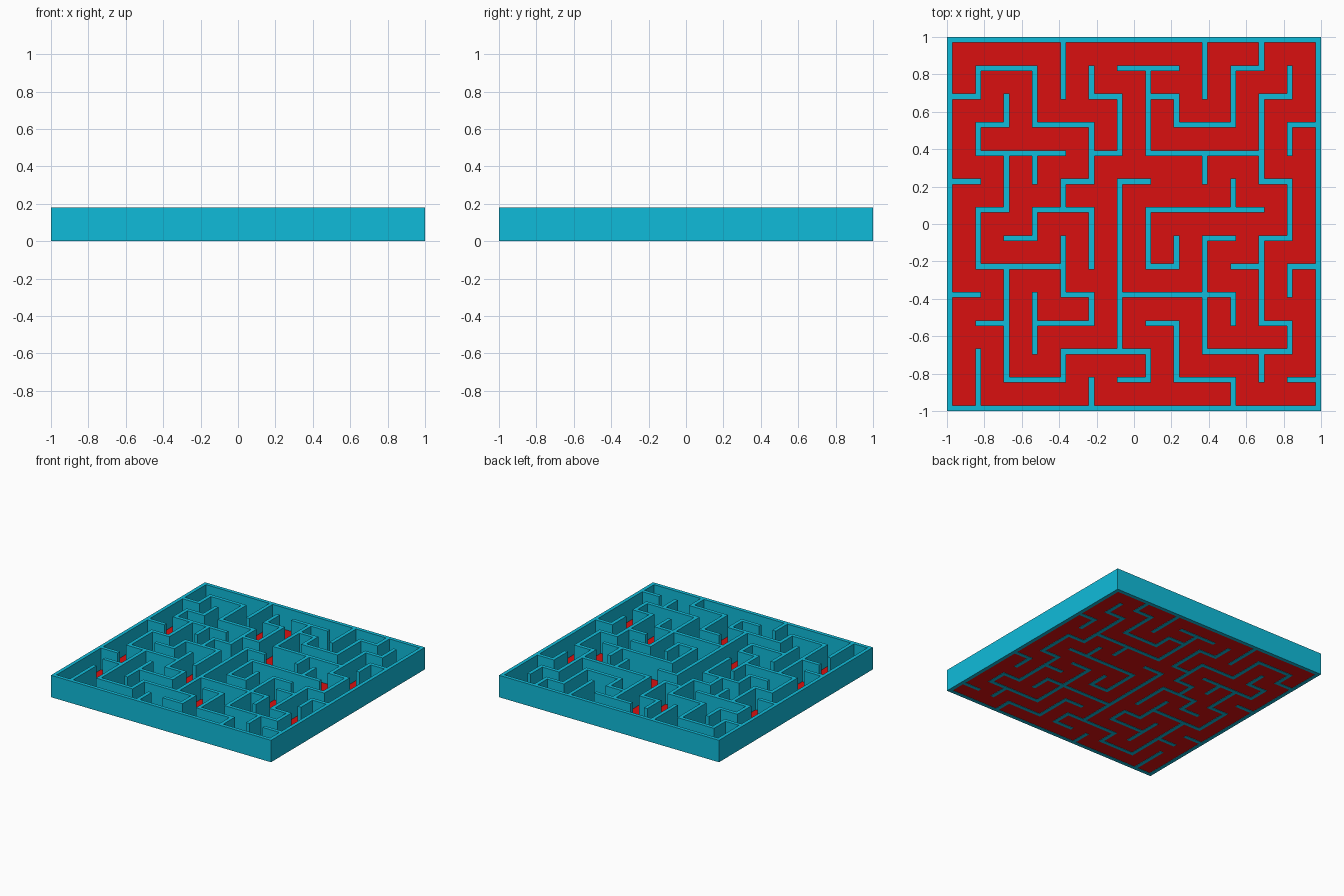
import bpy, bmesh

if "Cube" in bpy.data.objects:
    bpy.data.objects.remove(bpy.data.objects["Cube"])

N = 13                      # maze cells per side
T = 0.03                    # wall thickness
P = (2 - T) / N             # wall spacing
H = 0.18                    # wall height

# Wall runs: start column, row (from back left), then moves along the lattice
RUNS = [
    (0, 0, "R" * N + "D" * N + "L" * N + "U" * N),   # outer frame
    (0, 2, "RURRDDRRDRUULU"), (5, 4, "DLDRDD"), (4, 6, "LDL"), (4, 0, "DD"),
    (6, 1, "RR"), (7, 1, "DDDRRRR"), (7, 2, "RDRRUURU"), (9, 0, "DD"),
    (12, 1, "DLDDDRDDLDDDRDLLL"), (13, 3, "LD"), (2, 2, "DLDRRR"),
    (2, 4, "DDLDDRRR"), (3, 4, "D"), (4, 7, "DDRDLL"), (3, 9, "DD"),
    (2, 8, "DDDDRRURRRDL"), (1, 10, "R"), (0, 5, "R"), (0, 9, "R"),
    (1, 13, "UU"), (5, 13, "U"), (7, 5, "LDDDDDD"), (6, 9, "RRRRD"),
    (10, 7, "LDDDD"), (11, 6, "LLLLDDRU"), (9, 4, "D"), (10, 5, "D"),
    (10, 8, "R"), (13, 8, "LD"), (7, 10, "RDDRRD"), (11, 11, "D"), (13, 12, "L"),
]
STEP = {"R": (1, 0), "L": (-1, 0), "U": (0, -1), "D": (0, 1)}


def material(name, color):
    m = bpy.data.materials.new(name)
    m.diffuse_color = color
    m.use_nodes = True
    m.node_tree.nodes["Principled BSDF"].inputs["Base Color"].default_value = m.diffuse_color
    return m


def finish(bm, name, mat):
    bmesh.ops.remove_doubles(bm, verts=bm.verts, dist=1e-4)
    bmesh.ops.recalc_face_normals(bm, faces=bm.faces)
    me = bpy.data.meshes.new(name)
    bm.to_mesh(me)
    bm.free()
    me.materials.append(mat)
    ob = bpy.data.objects.new(name, me)
    bpy.context.collection.objects.link(ob)
    return ob


def quad(bm, *pts):
    bm.faces.new([bm.verts.new(p) for p in pts])


# Trace the runs into a grid of alternating posts and wall spans
solid = set()
for c, r, moves in RUNS:
    x, y = 2 * c, 2 * r
    solid.add((x, y))
    for m in moves:
        dx, dy = STEP[m]
        for _ in range(2):
            x, y = x + dx, y + dy
            solid.add((x, y))


def line(i):
    """Position of the i-th grid line: post edges alternate with corridor edges."""
    return -1 + (i // 2) * P + (i % 2) * T


# Maze walls as one joined shell, faces only where a neighbour is open
bm = bmesh.new()
for i, j in solid:
    x0, x1 = line(i), line(i + 1)
    y0, y1 = -line(j + 1), -line(j)
    for z in (0, H):
        quad(bm, (x0, y0, z), (x1, y0, z), (x1, y1, z), (x0, y1, z))
    sides = {(-1, 0): (x0, y0, x0, y1), (1, 0): (x1, y0, x1, y1),
             (0, -1): (x0, y1, x1, y1), (0, 1): (x0, y0, x1, y0)}
    for (dx, dy), (ax, ay, bx, by) in sides.items():
        if (i + dx, j + dy) not in solid:
            quad(bm, (ax, ay, 0), (bx, by, 0), (bx, by, H), (ax, ay, H))
finish(bm, "maze_walls", material("teal", (0.005, 0.5, 0.7, 1)))

# Thin floor sheet inside the frame
bm = bmesh.new()
e = 1 - T / 2
quad(bm, (-e, -e, 0.003), (e, -e, 0.003), (e, e, 0.003), (-e, e, 0.003))
finish(bm, "maze_floor", material("red", (0.7, 0.005, 0.005, 1)))
